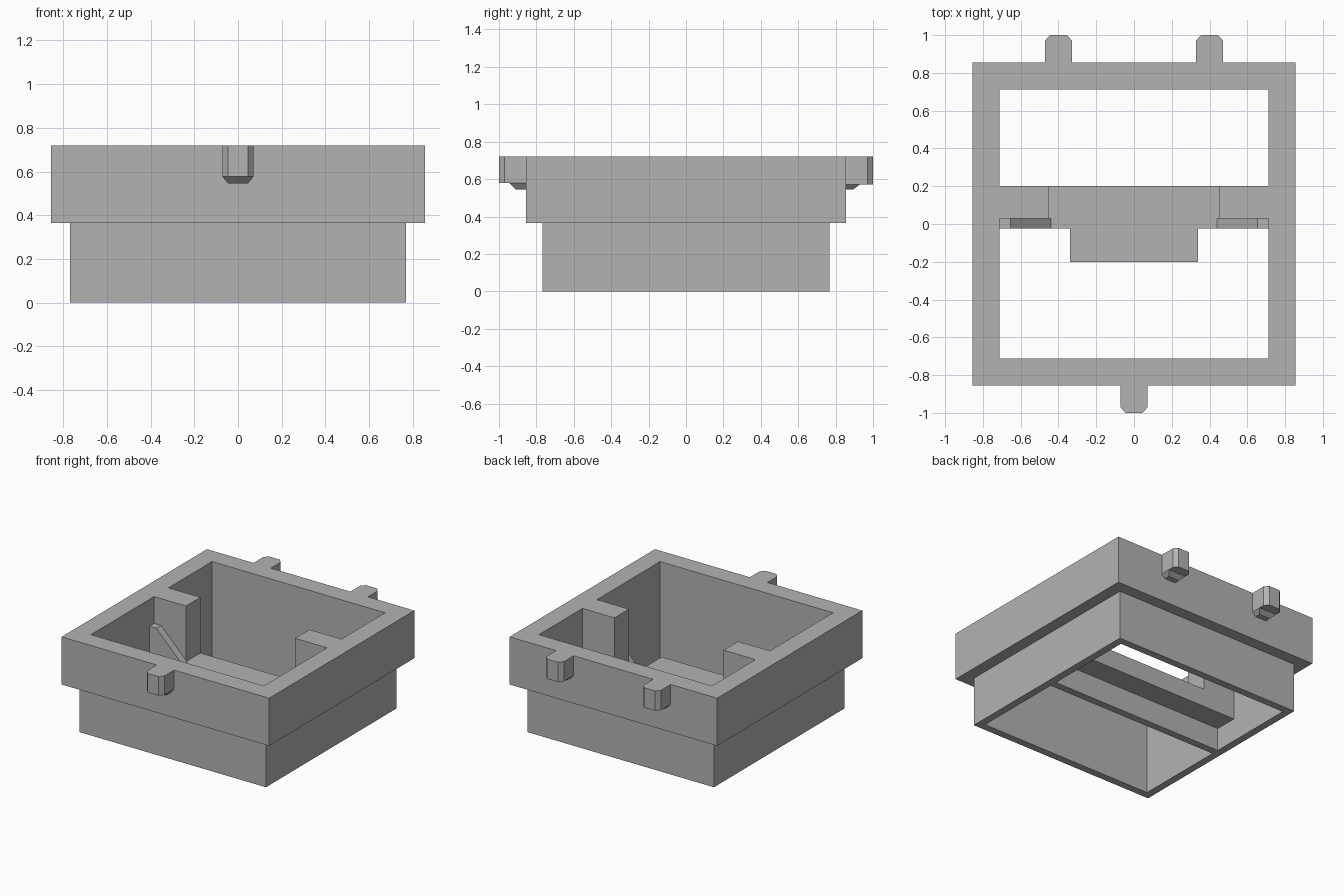
import bpy, bmesh
from mathutils import Vector

cube = bpy.data.objects.get("Cube")
if cube:
    bpy.data.objects.remove(cube, do_unlink=True)

grey = bpy.data.materials.new("plain grey")
grey.use_nodes = True
GREY = (0.45, 0.45, 0.45, 1)
grey.diffuse_color = GREY
grey.node_tree.nodes["Principled BSDF"].inputs["Base Color"].default_value = GREY

INNER, LOWER, UPPER = 0.713, 0.768, 0.855
STEP, TOP = 0.365, 0.72
BEAM_LOW, BEAM_TOP = 0.17, 0.305
RIB_FRONT, RIB_BACK, BEAM_BACK = -0.025, 0.03, 0.2


def finish(bm, name):
    bmesh.ops.recalc_face_normals(bm, faces=bm.faces)
    mesh = bpy.data.meshes.new(name)
    bm.to_mesh(mesh)
    bm.free()
    mesh.materials.append(grey)
    obj = bpy.data.objects.new(name, mesh)
    bpy.context.collection.objects.link(obj)
    return obj


def prism(name, points, direction):
    """Extrude a flat outline along a direction."""
    bm = bmesh.new()
    face = bm.faces.new([bm.verts.new(p) for p in points])
    ext = bmesh.ops.extrude_face_region(bm, geom=[face])
    moved = [v for v in ext["geom"] if isinstance(v, bmesh.types.BMVert)]
    bmesh.ops.translate(bm, verts=moved, vec=Vector(direction))
    return finish(bm, name)


def box(name, x0, x1, y0, y1, z0, z1):
    return prism(name, [(x0, y0, z0), (x1, y0, z0), (x1, y1, z0), (x0, y1, z0)],
                 (0, 0, z1 - z0))


# Stepped square frame: one wall profile swept round four corners
bm = bmesh.new()
profile = [(INNER, 0), (LOWER, 0), (LOWER, STEP), (UPPER, STEP), (UPPER, TOP), (INNER, TOP)]
corners = [(1, 1), (-1, 1), (-1, -1), (1, -1)]
rings = [[bm.verts.new((r * sx, r * sy, z)) for sx, sy in corners] for r, z in profile]
for i, ring in enumerate(rings):
    after = rings[(i + 1) % len(rings)]
    for j in range(4):
        k = (j + 1) % 4
        bm.faces.new((ring[j], ring[k], after[k], after[j]))
finish(bm, "stepped_frame")

# Crossbar: thin rib down to the base with a thicker ledge behind it
section = [(RIB_FRONT, 0), (RIB_BACK, 0), (RIB_BACK, BEAM_LOW), (BEAM_BACK, BEAM_LOW),
           (BEAM_BACK, BEAM_TOP), (RIB_FRONT, BEAM_TOP)]
prism("crossbar", [(-INNER, y, z) for y, z in section], (2 * INNER, 0, 0))
box("centre_shelf", -0.34, 0.34, -0.2, RIB_FRONT, BEAM_LOW, BEAM_TOP)

# Tall end blocks and sloped gussets on both sides
for side, s in (("left", 1), ("right", -1)):
    box(side + "_block", s * 0.45, s * INNER, RIB_BACK, BEAM_BACK, BEAM_TOP, TOP)
    outline = [(0.44, BEAM_TOP), (INNER, BEAM_TOP), (INNER, 0.52), (0.655, 0.52)]
    prism(side + "_gusset", [(s * x, RIB_FRONT, z) for x, z in outline],
          (0, RIB_BACK - RIB_FRONT, 0))


def peg(name, x, s, low, reach):
    """Chamfered peg on the front or back wall with a tapered foot."""
    w, n, tip = 0.072, 0.045, 1.0
    outline = [(-w, UPPER), (w, UPPER), (w, 0.97), (n, tip), (-n, tip), (-w, 0.97)]
    prism(name, [(x + px, s * py, low) for px, py in outline], (0, 0, TOP - low))
    bm = bmesh.new()
    foot = []
    for half, end, z in ((w, reach, low), (n, reach - 0.035, 0.545)):
        foot.append([bm.verts.new((x + px, s * py, z)) for px, py in
                     ((-half, UPPER), (half, UPPER), (half, end), (-half, end))])
    bm.faces.new(foot[0])
    bm.faces.new(foot[1])
    for j in range(4):
        k = (j + 1) % 4
        bm.faces.new((foot[0][j], foot[0][k], foot[1][k], foot[1][j]))
    finish(bm, name + "_foot")


# One peg in front, two behind
peg("front_peg", 0, -1, 0.578, 0.945)
peg("back_left_peg", 0.4, 1, 0.572, 0.93)
peg("back_right_peg", -0.4, 1, 0.572, 0.93)
